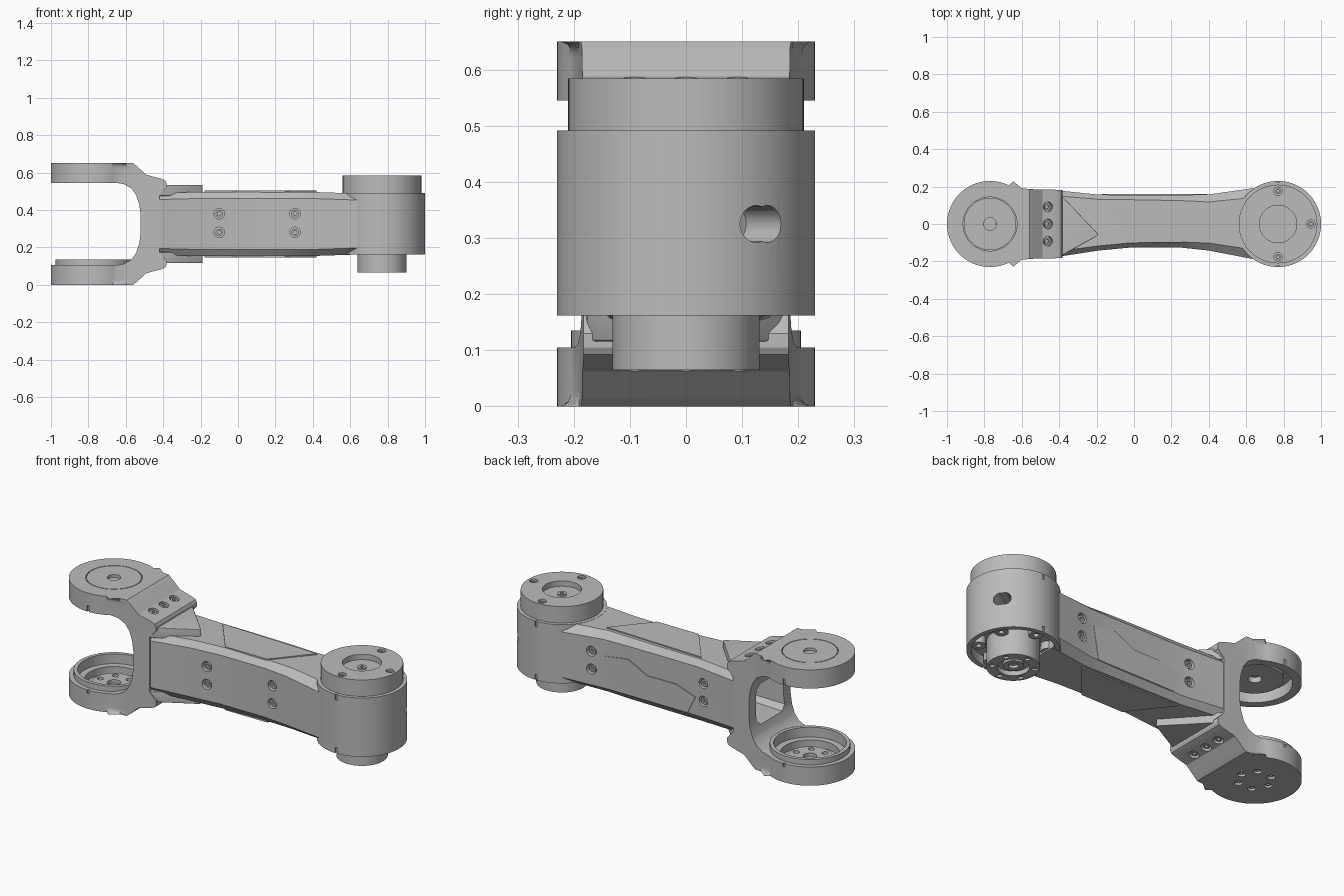
import bpy, bmesh, math
from mathutils import Vector, Matrix

cube = bpy.data.objects.get("Cube")
if cube:
    bpy.data.objects.remove(cube)

MID = 0.325          # height of the symmetry plane
PIVOT = 0.77         # distance of both joint axes from the centre
parts = []


def make(name, bm, keep=True):
    bmesh.ops.recalc_face_normals(bm, faces=bm.faces)
    me = bpy.data.meshes.new(name)
    bm.to_mesh(me)
    bm.free()
    ob = bpy.data.objects.new(name, me)
    bpy.context.collection.objects.link(ob)
    if keep:
        parts.append(ob)
    return ob


def loft(name, rings, keep=True, bevel=0):
    """Skin equal-sized rings of points and cap both ends."""
    bm = bmesh.new()
    loops = [[bm.verts.new(p) for p in ring] for ring in rings]
    n = len(loops[0])
    for a, b in zip(loops, loops[1:]):
        for i in range(n):
            bm.faces.new((a[i], a[(i + 1) % n], b[(i + 1) % n], b[i]))
    caps = [bm.faces.new(loops[0]), bm.faces.new(loops[-1])]
    if bevel:
        edges = list({e for f in caps for e in f.edges})
        bmesh.ops.bevel(bm, geom=edges, offset=bevel, segments=5, profile=0.5, affect='EDGES')
    return make(name, bm, keep)


def prism_z(name, pts, z0, z1, keep=True, bevel=0):
    return loft(name, [[(x, y, z) for x, y in pts] for z in (z0, z1)], keep, bevel)


def prism_y(name, pts, y0, y1, keep=True, bevel=0):
    return loft(name, [[(x, y, z) for x, z in pts] for y in (y0, y1)], keep, bevel)


def rod(name, start, axis, r, length, keep=True, n=48, bevel=0):
    """Cylinder from a start point along an axis."""
    d = Vector(axis).normalized()
    rot = d.to_track_quat('Z', 'Y').to_matrix()
    rings = []
    for t in (0, length):
        rings.append([Vector(start) + rot @ Vector((r * math.cos(i * math.tau / n),
                      r * math.sin(i * math.tau / n), t)) for i in range(n)])
    return loft(name, rings, keep, bevel)


def box(name, lo, hi, keep=True):
    return prism_z(name, [(lo[0], lo[1]), (hi[0], lo[1]), (hi[0], hi[1]), (lo[0], hi[1])],
                   lo[2], hi[2], keep)


def combine(ob, tool, op='DIFFERENCE'):
    """Apply a boolean and discard the tool."""
    mod = ob.modifiers.new("bool", 'BOOLEAN')
    mod.object, mod.operation, mod.solver = tool, op, 'EXACT'
    bpy.context.view_layer.update()
    dg = bpy.context.evaluated_depsgraph_get()
    me = bpy.data.meshes.new_from_object(ob.evaluated_get(dg))
    ob.modifiers.remove(mod)
    ob.data = me
    bpy.data.objects.remove(tool)


def bore(ob, start, axis, r, depth, n=32):
    """Drill a hole inwards from a surface point."""
    d = Vector(axis).normalized()
    combine(ob, rod("cutter", Vector(start) - d * 0.02, d, r, depth + 0.02, False, n))


def screw(name, ob, start, axis, r=0.028):
    """Counterbored socket screw, axis pointing inwards."""
    d = Vector(axis).normalized()
    bore(ob, start, d, r, 0.03)
    head = rod(name, Vector(start) + d * 0.008, d, r * 0.7, 0.03, n=24)
    bore(head, Vector(start) + d * 0.008, d, r * 0.38, 0.015, 6)


def mirror_z(pts):
    return pts + [(x, 2 * MID - z) for x, z in reversed(pts)]


# Fork: plan outline intersected with a side profile
half = [(-PIVOT + 0.23 * math.cos(math.radians(a)), 0.23 * math.sin(math.radians(a)))
        for a in range(176, 58, -4)]
half += [(-0.60, 0.191), (-0.55, 0.186), (-0.37, 0.182)]
plan = half + [(x, -y) for x, y in reversed(half)]
fork = prism_z("fork", plan, 0, 2 * MID, bevel=0.03)
outer = [(-1.1, 0.66), (-0.56, 0.65), (-0.545, 0.638), (-0.49, 0.588), (-0.41, 0.567),
         (-0.39, 0.558), (-0.383, 0.545), (-0.383, 0.52), (-0.42, 0.48)]
inner = [(-0.52, 0.37), (-0.528, 0.43), (-0.545, 0.48), (-0.57, 0.515), (-0.61, 0.538),
         (-0.65, 0.545), (-1.1, 0.545)]
profile = mirror_z(outer) + [(x, 2 * MID - z) for x, z in reversed(inner)] + inner
combine(fork, prism_y("cutter", profile, -0.4, 0.4, False), 'INTERSECT')

# Arm: octagonal sections along x (x, front, back, half height, chamfer width)
stations = [(-0.45, -0.182, 0.184, 0.165, 0.03), (-0.19, -0.142, 0.157, 0.172, 0.025),
            (-0.02, -0.126, 0.155, 0.172, 0.025), (0.25, -0.126, 0.155, 0.172, 0.03),
            (0.40, -0.142, 0.158, 0.171, 0.04), (0.64, -0.188, 0.192, 0.163, 0.05)]
rings = []
for x, f, b, h, c in stations:
    top = [(f, h - 0.035), (f + c, h), (b - c, h), (b, h - 0.035)]
    rings.append([(x, y, MID + z) for y, z in top + [(y, -z) for y, z in reversed(top)]])
arm = loft("arm", rings)

# Wire cavity opening into the fork
for ob in (fork, arm):
    cav = [(0.10, 0.12), (0.13, 0.09), (0.13, -0.09), (0.10, -0.12)]
    cav += [(-y, z) for y, z in reversed(cav)]
    combine(ob, loft("cutter", [[(x, y * s, MID + z * s) for y, z in cav]
                                for x, s in ((-0.6, 1), (-0.2, 0.75))], False))
box("cavity_lug", (-0.3, -0.04, 0.2), (-0.19, 0.04, 0.42))

# Pointed reinforcement and surface panels, repeated above and below
wedge = [(-0.43, 0.182), (-0.40, 0.165), (-0.19, -0.055), (-0.20, -0.066), (-0.40, -0.176),
         (-0.43, -0.182)]
panel = [(-0.18, 0.12), (-0.01, -0.10), (0.25, -0.10), (0.42, 0.10)]
for name, s in (("upper", 1), ("lower", -1)):
    prism_z(name + "_wedge", wedge, MID + s * 0.15, MID + s * 0.209, bevel=0.004)
    prism_z(name + "_panel", panel, MID + s * 0.169, MID + s * 0.178)
    # Flange screws
    for y in (-0.092, 0, 0.092):
        screw(name + "_flange_screw", fork, (-0.46, y, MID + s * 0.256), (-0.25, 0, -s), 0.026)

# Stepped plate on the back face
zigzag = [(0.36, 0.19), (0.39, 0.37), (0.25, 0.39), (0.13, 0.33), (-0.05, 0.33), (-0.17, 0.29),
          (-0.12, 0.19)]
prism_y("back_panel", zigzag, 0.15, 0.16)

# Side screws
for z in (0.28, 0.38):
    for x, y in ((-0.1, -0.132), (0.305, -0.131)):
        screw("front_screw", arm, (x, y, z), (0, 1, 0))
    for x, y in ((-0.22, 0.16), (0.47, 0.168)):
        screw("back_screw", arm, (x, y, z), (0, -1, 0))

# Lower fork cup with raised rim and bolt circle
bore(fork, (-PIVOT, 0, 0.13), (0, 0, -1), 0.19, 0.09, 64)
rim = rod("cup_rim", (-PIVOT, 0, 0.035), (0, 0, 1), 0.205, 0.10, n=64)
bore(rim, (-PIVOT, 0, 0.135), (0, 0, -1), 0.185, 0.14, 64)
step = rod("cup_step", (-PIVOT, 0, 0.03), (0, 0, 1), 0.187, 0.05, n=64)
bore(step, (-PIVOT, 0, 0.08), (0, 0, -1), 0.15, 0.07, 64)
hub = rod("cup_hub", (-PIVOT, 0, 0.03), (0, 0, 1), 0.115, 0.03)
bore(hub, (-PIVOT, 0, 0.06), (0, 0, -1), 0.035, 0.02)
for i in range(6):
    a = i * math.tau / 6
    x, y = -PIVOT + 0.085 * math.cos(a), 0.085 * math.sin(a)
    bore(hub, (x, y, 0.06), (0, 0, -1), 0.016, 0.02, 16)
    screw("cup_screw", fork, (x, y, 0), (0, 0, 1), 0.02)

# Upper fork bearing seat, cap seam and centre hole
bore(fork, (-PIVOT, 0, 0.545), (0, 0, 1), 0.185, 0.06, 64)
seat = rod("bearing_seat", (-PIVOT, 0, 0.57), (0, 0, 1), 0.14, 0.05, n=64)
cap = rod("fork_cap", (-PIVOT, 0, 0.61), (0, 0, 1), 0.14, 0.04, n=64)
bore(fork, (-PIVOT, 0, 0.65), (0, 0, -1), 0.144, 0.015, 64)
for ob in (fork, seat, cap):
    bore(ob, (-PIVOT, 0, 0.65), (0, 0, -1), 0.034, 0.12)
rod("cap_pin", (-PIVOT, 0, 0.60), (0, 0, 1), 0.034, 0.035, n=24)

# Joint housing with a pocketed underside and a cable hole
housing = rod("joint_housing", (PIVOT, 0, 0.162), (0, 0, 1), 0.23, 0.33, n=96)
bore(housing, (PIVOT, 0, 0.162), (0, 0, 1), 0.205, 0.05, 64)
d = Vector((0.81, 0.59, 0))
for off in (-0.012, 0.012):
    side = Vector((-0.59, 0.81, 0)) * off
    bore(housing, Vector((PIVOT, 0, MID)) + d * 0.25 + side, -d, 0.033, 0.13)

# Joint collar with socket and screws
collar = rod("joint_collar", (PIVOT, 0, 0.48), (0, 0, 1), 0.21, 0.104, n=96, bevel=0.004)
bore(collar, (PIVOT, 0, 0.584), (0, 0, -1), 0.10, 0.03, 48)
pin = rod("collar_pin", (PIVOT, 0, 0.55), (0, 0, 1), 0.024, 0.012, n=24)
bore(pin, (PIVOT, 0, 0.562), (0, 0, -1), 0.012, 0.01, 6)
for x, y in ((0, 0.175), (0, -0.175), (0.175, 0)):
    screw("collar_screw", collar, (PIVOT + x, y, 0.584), (0, 0, -1), 0.022)

# Joint output shaft, ribs and pocket bosses
shaft = rod("joint_shaft", (PIVOT, 0, 0.065), (0, 0, 1), 0.131, 0.2, n=64)
bore(shaft, (PIVOT, 0, 0.065), (0, 0, 1), 0.08, 0.025)
tip = rod("shaft_core", (PIVOT, 0, 0.075), (0, 0, 1), 0.05, 0.05)
bore(tip, (PIVOT, 0, 0.075), (0, 0, 1), 0.025, 0.03, 24)
for i in range(6):
    a = (i + 0.5) * math.tau / 6
    c, s = math.cos(a), math.sin(a)
    boss = rod("pocket_boss", (PIVOT + 0.172 * c, 0.172 * s, 0.17), (0, 0, 1), 0.036, 0.06, n=24)
    bore(boss, (PIVOT + 0.172 * c, 0.172 * s, 0.17), (0, 0, 1), 0.014, 0.03, 16)
    screw("shaft_screw", shaft, (PIVOT + 0.105 * c, 0.105 * s, 0.065), (0, 0, 1), 0.014)

# Alignment notches on both sides
for s in (-1, 1):
    for ob, x, z0, z1 in ((fork, -PIVOT, 0.53, 0.58), (fork, -PIVOT, 0.085, 0.12),
                          (housing, PIVOT, 0.46, 0.50), (housing, PIVOT, 0.15, 0.195)):
        ys = sorted((s * 0.222, s * 0.25))
        combine(ob, box("cutter", (x - 0.006, ys[0], z0), (x + 0.006, ys[1], z1), False))

# Single grey finish and smooth shading with crisp edges
grey = bpy.data.materials.new("satin_grey")
grey.use_nodes = True
colour = (0.5, 0.5, 0.5, 1)
grey.diffuse_color = colour
grey.node_tree.nodes["Principled BSDF"].inputs["Base Color"].default_value = colour
bpy.ops.object.select_all(action='DESELECT')
for ob in parts:
    ob.data.materials.clear()
    ob.data.materials.append(grey)
    ob.select_set(True)
bpy.context.view_layer.objects.active = fork
bpy.ops.object.shade_smooth_by_angle(angle=math.radians(25))
